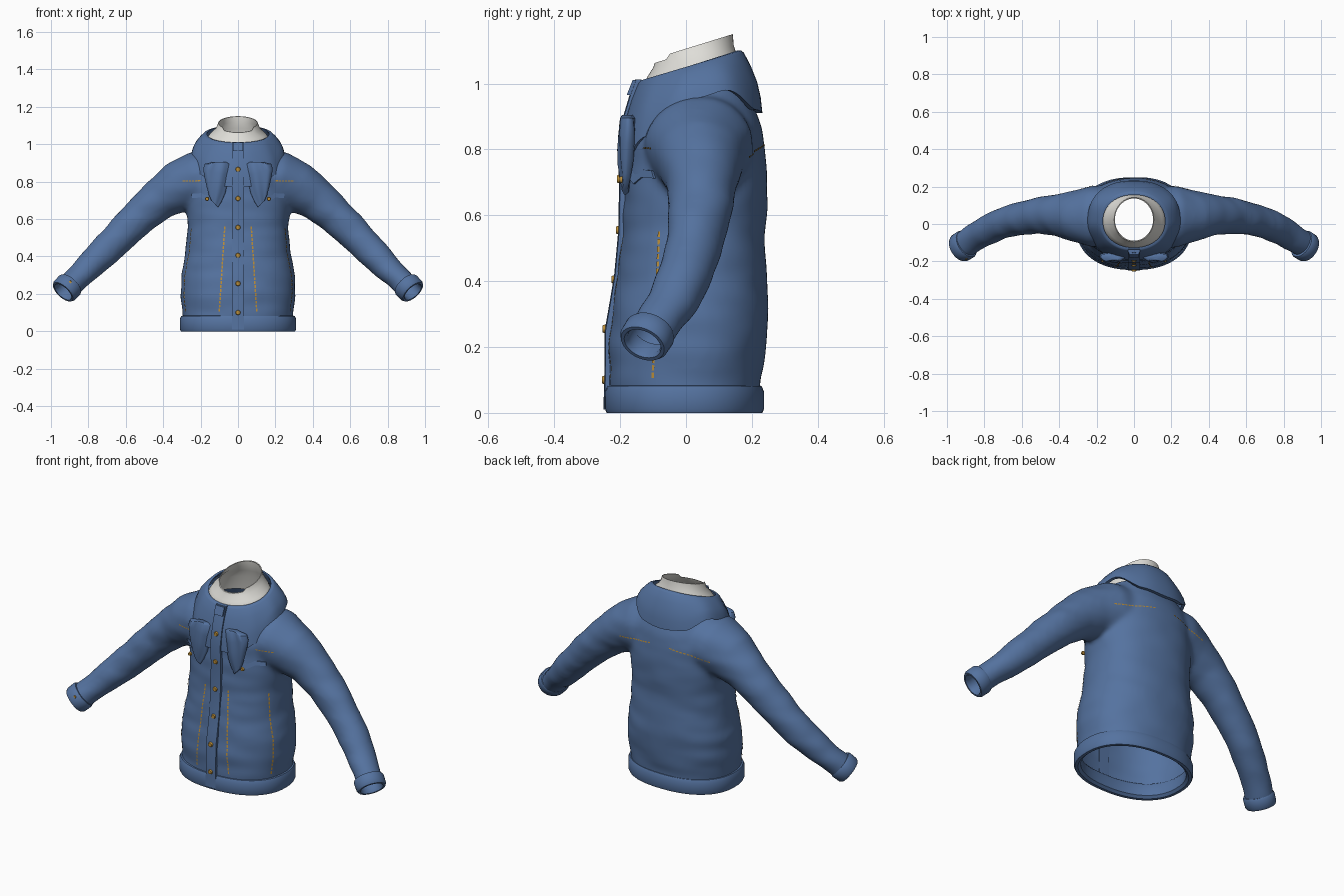
import bpy, bmesh, math
from mathutils import Vector, noise
from mathutils.bvhtree import BVHTree

if "Cube" in bpy.data.objects:
    bpy.data.objects.remove(bpy.data.objects["Cube"])


def material(name, rgb):
    m = bpy.data.materials.new(name)
    m.diffuse_color = (*rgb, 1)
    m.use_nodes = True
    m.node_tree.nodes["Principled BSDF"].inputs["Base Color"].default_value = m.diffuse_color
    return m


BLUE = material("denim blue", (0.09, 0.17, 0.35))
CREAM = material("off white", (0.74, 0.73, 0.69))
GOLD = material("gold thread", (0.50, 0.27, 0.04))


def finish(bm, name, mat, angle=40):
    bmesh.ops.recalc_face_normals(bm, faces=bm.faces)
    me = bpy.data.meshes.new(name)
    bm.to_mesh(me)
    bm.free()
    ob = bpy.data.objects.new(name, me)
    bpy.context.collection.objects.link(ob)
    me.materials.append(mat)
    bpy.ops.object.select_all(action='DESELECT')
    ob.select_set(True)
    bpy.context.view_layer.objects.active = ob
    bpy.ops.object.shade_smooth_by_angle(angle=math.radians(angle))
    return ob


def add_loft(bm, rings, caps=False, closed=False):
    """Skin a list of equally long point loops."""
    vs = [[bm.verts.new(p) for p in r] for r in rings]
    n = len(vs[0])
    pairs = list(zip(vs, vs[1:])) + ([(vs[-1], vs[0])] if closed else [])
    for a, b in pairs:
        for i in range(n):
            j = (i + 1) % n
            bm.faces.new((a[i], a[j], b[j], b[i]))
    if caps:
        bm.faces.new(vs[0])
        bm.faces.new(vs[-1])


def oval(rx, y0, y1, z, n=64, power=2.3):
    """Horizontal superellipse loop; z may be a number or a function of y."""
    out = []
    for i in range(n):
        a = 2 * math.pi * i / n
        c, s = math.cos(a), math.sin(a)
        x = rx * math.copysign(abs(s) ** (2 / power), s)
        y = (y0 + y1) / 2 + (y1 - y0) / 2 * math.copysign(abs(c) ** (2 / power), c)
        out.append(Vector((x, y, z(y) if callable(z) else z)))
    return out


def tube_ring(c, axis, r_up, r_side, n=28):
    axis = Vector(axis).normalized()
    side = axis.cross(Vector((0, 0, 1))).normalized()
    up = side.cross(axis)
    return [Vector(c) + side * (r_side * math.cos(2 * math.pi * i / n))
            + up * (r_up * math.sin(2 * math.pi * i / n)) for i in range(n)]


def lerp_keys(keys, t):
    for (a, va), (b, vb) in zip(keys, keys[1:]):
        if t <= b:
            f = (t - a) / (b - a)
            f = f * f * (3 - 2 * f)
            return va + (vb - va) * f
    return keys[-1][1]


# Body: torso and sleeve solids fused, softened, then opened at hem, neck and wrists
bm = bmesh.new()
torso = [(0.03, .292, -.232, .222), (.12, .299, -.232, .230), (.20, .306, -.234, .243), (.30, .304, -.226, .251),
         (.42, .282, -.208, .244), (.55, .270, -.193, .241), (.68, .277, -.187, .247),
         (.80, .270, -.178, .243), (.88, .245, -.160, .228), (.95, .205, -.143, .200),
         (1.02, .165, -.125, .165)]
add_loft(bm, [oval(rx, y0, y1, z) for z, rx, y0, y1 in torso], caps=True)
# centre, vertical radius, depth radius
arm = [((.10, .04, .83), .15, .16), ((.22, .04, .805), .16, .165), ((.33, .043, .765), .135, .135),
       ((.42, .047, .705), .112, .110), ((.52, .045, .62), .098, .097), ((.62, .027, .52), .092, .088),
       ((.72, -.002, .42), .084, .082), ((.80, -.04, .34), .074, .078), ((.87, -.085, .272), .066, .074),
       ((.94, -.135, .205), .064, .072)]
WRIST = Vector((.66, -.42, -.66)).normalized()
for s in (-1, 1):
    rings = []
    for k, (c, ru, rs) in enumerate(arm):
        d = Vector(arm[min(k + 1, len(arm) - 1)][0]) - Vector(arm[max(k - 1, 0)][0])
        rings.append([Vector((p.x * s, p.y, p.z)) for p in tube_ring(c, d, ru, rs)])
    add_loft(bm, rings, caps=True)
body = finish(bm, "jacket_body", BLUE)
rm = body.modifiers.new("fuse", 'REMESH')
rm.mode = 'VOXEL'
rm.voxel_size = 0.013
sm = body.modifiers.new("soften", 'SMOOTH')
sm.factor, sm.iterations = 0.5, 10
ev = body.evaluated_get(bpy.context.evaluated_depsgraph_get())
bm = bmesh.new()
bm.from_mesh(ev.to_mesh())
ev.to_mesh_clear()
bpy.data.objects.remove(body)
bm.normal_update()
for v, nrm in [(v, v.normal.copy()) for v in bm.verts]:   # gentle cloth folds
    v.co += nrm * 0.005 * noise.noise(Vector((v.co.x * 6, v.co.y * 6, v.co.z * 14)))
cuts = [((0, 0, .06), (0, 0, -1)), ((0, 0, .985), (0, 0, 1))]
cuts += [((s * .915, -.115, .228), (s * WRIST.x, WRIST.y, WRIST.z)) for s in (-1, 1)]
for co, no in cuts:
    bmesh.ops.bisect_plane(bm, geom=bm.verts[:] + bm.edges[:] + bm.faces[:],
                           plane_co=co, plane_no=no, clear_outer=True)
bmesh.ops.recalc_face_normals(bm, faces=bm.faces)
tree = BVHTree.FromBMesh(bm)
finish(bm, "jacket_body", BLUE, 60)

# Hem band: rounded hollow belt
bm = bmesh.new()
hem = [(.0, -.012), (.0, .003), (.012, .008), (.065, .008), (.082, 0), (.084, -.015), (.07, -.025), (.012, -.025)]
add_loft(bm, [oval(.303 + o, -.238 - o, .229 + o, z) for z, o in hem], closed=True)
finish(bm, "hem_band", BLUE)

# Cuffs: rounded hollow rings at the wrists
for s in (-1, 1):
    bm = bmesh.new()
    prof = [(-.032, -.006), (-.03, .006), (-.02, .011), (.022, .010), (.034, .003), (.034, -.008), (.02, -.014)]
    add_loft(bm, [[Vector((p.x * s, p.y, p.z)) for p in
                   tube_ring(Vector((.914, -.118, .232)) + WRIST * t, WRIST, .064 + o, .07 + o, 36)]
                  for t, o in prof], closed=True)
    finish(bm, "cuff_" + ("left" if s < 0 else "right"), BLUE)

# Collar: wide funnel whose lower edge rises over the shoulders and dips front and back
edge = [(0, .91), (.45, .92), (1.1, .98), (1.57, .955), (2.2, .84), (2.75, .775), (math.pi, .775)]
N = 72
low, rim = oval(.248, -.198, .232, 0, N), oval(.182, -.142, .172, lambda y: 1.01 + (y + .14) * .29, N, 2.1)
for i, p in enumerate(low):
    a = 2 * math.pi * i / N
    p.z = lerp_keys(edge, min(a, 2 * math.pi - a))


def collar_ring(t, inset):
    out = []
    for p, q in zip(low, rim):
        v = p.lerp(q, t)
        h = Vector((v.x, v.y - .015, 0)).normalized()
        out.append(v + h * (.014 * math.sin(math.pi * t) - inset))
    return out


bm = bmesh.new()
add_loft(bm, [collar_ring(t, o) for t, o in
              [(0, .018), (0, 0), (.25, 0), (.5, 0), (.75, 0), (.96, 0), (1, .004), (1, .016), (.9, .022), (.6, .02)]])
finish(bm, "collar", BLUE, 50)

# Inner shirt neck: flared tube with a tilted rim and a small front notch
def neck_z(base, slope, notch=0):
    return lambda y: base + (y + .09) * slope - (notch if y < -.055 else 0)


bm = bmesh.new()
add_loft(bm, [oval(.185, -.135, .185, .96, 48, 2), oval(.172, -.127, .168, neck_z(1.005, .15), 48, 2),
              oval(.150, -.115, .155, neck_z(1.03, .22), 48, 2), oval(.118, -.100, .145, neck_z(1.05, .28), 48, 2),
              oval(.106, -.095, .142, neck_z(1.078, .31, .014), 48, 2),
              oval(.102, -.089, .136, neck_z(1.078, .31, .014), 48, 2)])
finish(bm, "shirt_neck", CREAM, 50)

# Button placket: thin strip down the front
placket = [(.01, -.25), (.10, -.247), (.25, -.246), (.33, -.232), (.42, -.217), (.55, -.205), (.70, -.202),
           (.80, -.208), (.90, -.190), (.96, -.172), (1.012, -.153)]
bm = bmesh.new()
add_loft(bm, [[Vector((x, y + d, z)) for x, d in ((-.031, .018), (-.031, .002), (0, -.001), (.031, .002), (.031, .018))]
              for z, y in placket], caps=True)
finish(bm, "placket", BLUE)
bm = bmesh.new()
add_loft(bm, [[Vector((x, -.182 + (z - .96) * .4 + d, z)) for x, d in ((-.027, .02), (-.027, 0), (.027, 0), (.027, .02))]
              for z in (.965, 1.01)], caps=True)
finish(bm, "throat_tab", BLUE)


def add_button(bm, pos, normal, r=.014):
    q = Vector((0, 0, 1)).rotation_difference(Vector(normal))
    m = q.to_matrix().to_4x4()
    m.translation = pos
    bmesh.ops.create_cone(bm, cap_ends=True, segments=16, radius1=r, radius2=r * .75, depth=.01, matrix=m)


def surface(origin, direction):
    hit, nrm, _, _ = tree.ray_cast(Vector(origin), Vector(direction).normalized())
    if hit and nrm.dot(Vector(direction)) > 0:
        nrm = -nrm
    return hit, nrm


# Buttons: placket row, pockets and one cuff
bm = bmesh.new()
for z in (.10, .255, .405, .555, .71, .865):
    add_button(bm, (0, lerp_keys(placket, z) - .003, z), (0, -1, 0))
for s in (-1, 1):
    add_button(bm, (s * .165, -.198, .708), (0, -1, 0), .011)
cuff_top = tube_ring((.905, -.113, .24), WRIST, .077, .083, 28)
p = cuff_top[21] if cuff_top[21].y < cuff_top[7].y else cuff_top[7]
add_button(bm, (-.897, -.185, .262), (-.1, -1, .1), .010)
finish(bm, "buttons", GOLD)

# Gathered hood tails and pocket flaps on the chest
for s, tag in ((-1, "left"), (1, "right")):
    bm = bmesh.new()
    tail = [(.905, .10, .035, .016, -.178), (.895, .112, .066, .024, -.176), (.85, .118, .068, .028, -.176),
            (.80, .118, .060, .028, -.178), (.755, .118, .050, .024, -.180), (.71, .122, .034, .016, -.182),
            (.68, .125, .018, .010, -.184)]
    rings = []
    for z, cx, w, d, y in tail:
        ring = []
        for i in range(32):
            a = 2 * math.pi * i / 32
            fold = 1 + .16 * math.cos(5 * a + z * 12)
            ring.append(Vector((s * (cx + w * math.cos(a)), y + d * fold * math.sin(a),
                                z + .018 * math.cos(a) * (z < .88))))
        rings.append(ring)
    add_loft(bm, rings, caps=True)
    finish(bm, "hood_tail_" + tag, BLUE, 50)

    bm = bmesh.new()
    outline = [(.095, .745), (.25, .735), (.245, .712), (.20, .715), (.165, .695), (.13, .712)]
    loops = []
    for off in (-.012, .006):
        loop = []
        for x, z in outline:
            hit, _ = surface((s * x, -.6, z), (0, 1, 0))
            loop.append(Vector((s * x, hit.y - off, z)))
        loops.append(loop)
    add_loft(bm, loops, caps=True)
    finish(bm, "pocket_flap_" + tag, BLUE)

# Gold stitching: short dashes laid on the cloth
bm = bmesh.new()


def stitch(a, b, direction, count, width=.004):
    a, b = Vector(a), Vector(b)
    for k in range(count):
        ends = [surface(a.lerp(b, (k + f) / count), direction) for f in (.0, .72)]
        if not (ends[0][0] and ends[1][0]):
            continue
        (p0, n0), (p1, n1) = ends
        side = (p1 - p0).cross(n0).normalized() * width
        bm.faces.new([bm.verts.new(v) for v in (p0 - side + n0 * .004, p0 + side + n0 * .004,
                                                p1 + side + n1 * .004, p1 - side + n1 * .004)])


for s in (-1, 1):
    stitch((s * .07, -.6, .56), (s * .10, -.6, .10), (0, 1, 0), 22)
    stitch((s * .6, -.08, .55), (s * .6, -.10, .10), (-s, 0, 0), 20)
    stitch((s * .20, -.6, .805), (s * .30, -.6, .803), (0, 1, 0), 6, .003)
    stitch((s * .06, .6, .815), (s * .29, .6, .775), (0, -1, 0), 12, .003)
finish(bm, "stitching", GOLD)
